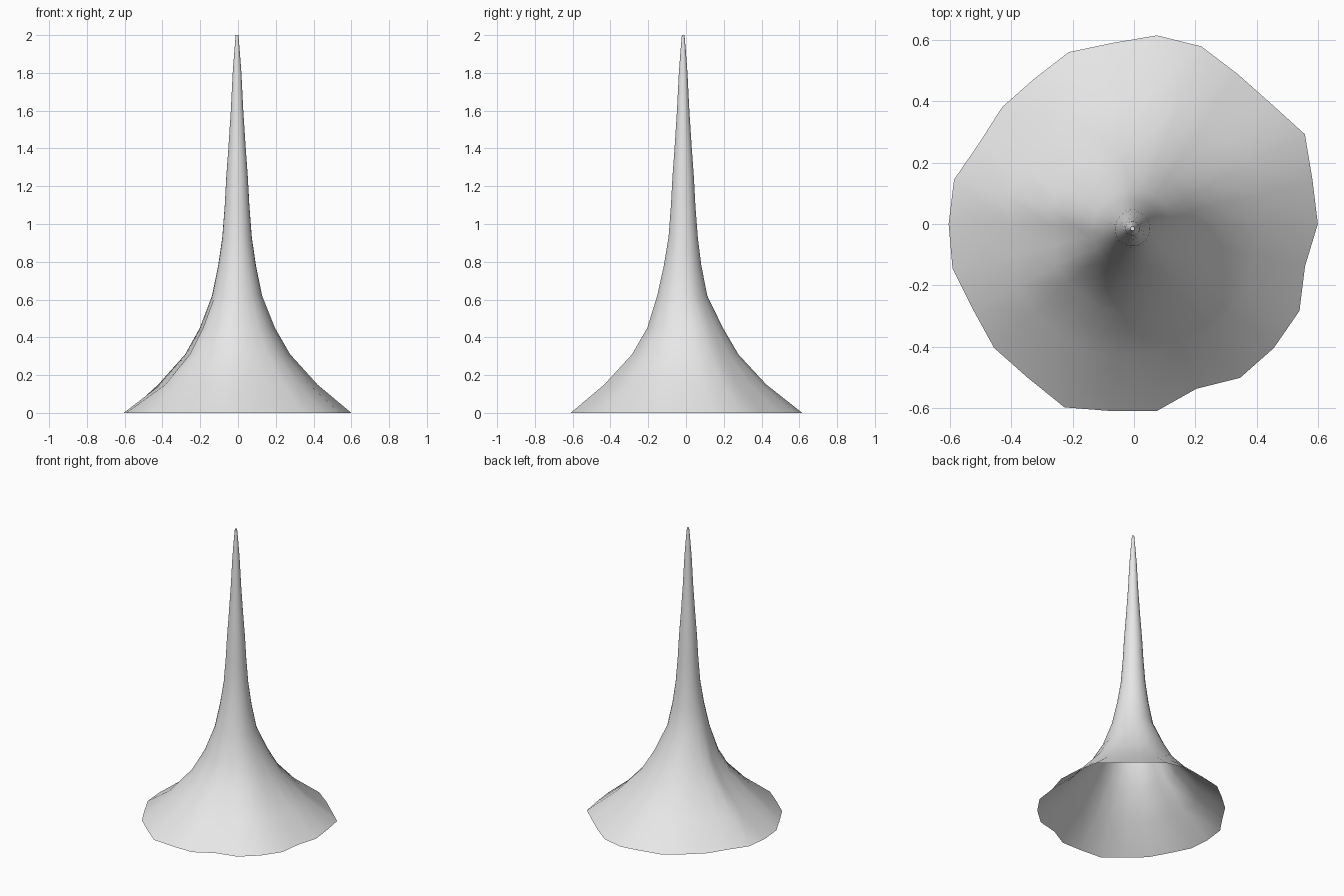
import bpy
import bmesh
from math import cos, sin, pi

cube = bpy.data.objects.get("Cube")
if cube:
    bpy.data.objects.remove(cube, do_unlink=True)

# Radius of the uneven hem, at equal angles counter-clockwise from +x
HEM = [.60, .60, .63, .595, .595, .62, .62, .595, .60, .575, .575, .57, .605,
       .605, .61, .595, .61, .61, .64, .615, .615, .575, .61, .61, .61, .575]
# Rings of the spire: height, mean radius, y of the centre
RINGS = [(0, .605, 0), (.15, .425, -.005), (.31, .28, -.005), (.45, .2, -.005),
         (.62, .133, -.02), (.78, .1, -.018), (.93, .078, -.015), (1.1, .065, -.015),
         (1.25, .057, -.015), (1.4, .046, -.015), (1.6, .033, -.015),
         (1.8, .023, -.015), (1.92, .014, -.015), (2, .007, -.015)]
# Soft fold on the right side of the skirt, by column
FOLD = {12: 1.02, 13: .96, 14: .93, 15: 1.03}


def plain_material(name, colour):
    mat = bpy.data.materials.new(name)
    mat.use_nodes = True
    mat.diffuse_color = colour
    for node in mat.node_tree.nodes:
        if node.type == 'BSDF_PRINCIPLED':
            node.inputs["Base Color"].default_value = colour
    return mat


# Flared shell, open at the bottom
bm = bmesh.new()
count = len(HEM)
loops = []
for level, (z, radius, cy) in enumerate(RINGS):
    uneven = max(0, 1 - level / 5)
    loop = []
    for i, hem in enumerate(HEM):
        a = 2 * pi * i / count
        r = radius * (1 + uneven * (hem / HEM[13] - 1))
        if 1 <= level <= 3:
            r *= FOLD.get(i, 1)
        loop.append(bm.verts.new((r * cos(a) - .005 * min(1, level / 4),
                                  r * sin(a) + cy, z)))
    loops.append(loop)

for low, high in zip(loops, loops[1:]):
    for i in range(count):
        j = (i + 1) % count
        bm.faces.new((low[i], low[j], high[j], high[i]))

# Small flat tip
bm.faces.new(loops[-1])

mesh = bpy.data.meshes.new("flared_spire")
bm.to_mesh(mesh)
bm.free()
spire = bpy.data.objects.new("flared_spire", mesh)
bpy.context.collection.objects.link(spire)
mesh.materials.append(plain_material("light_grey", (.8, .8, .8, 1)))

# Smooth sides, sharp tip
bpy.ops.object.select_all(action='DESELECT')
spire.select_set(True)
bpy.context.view_layer.objects.active = spire
bpy.ops.object.shade_smooth_by_angle(angle=pi / 4)
